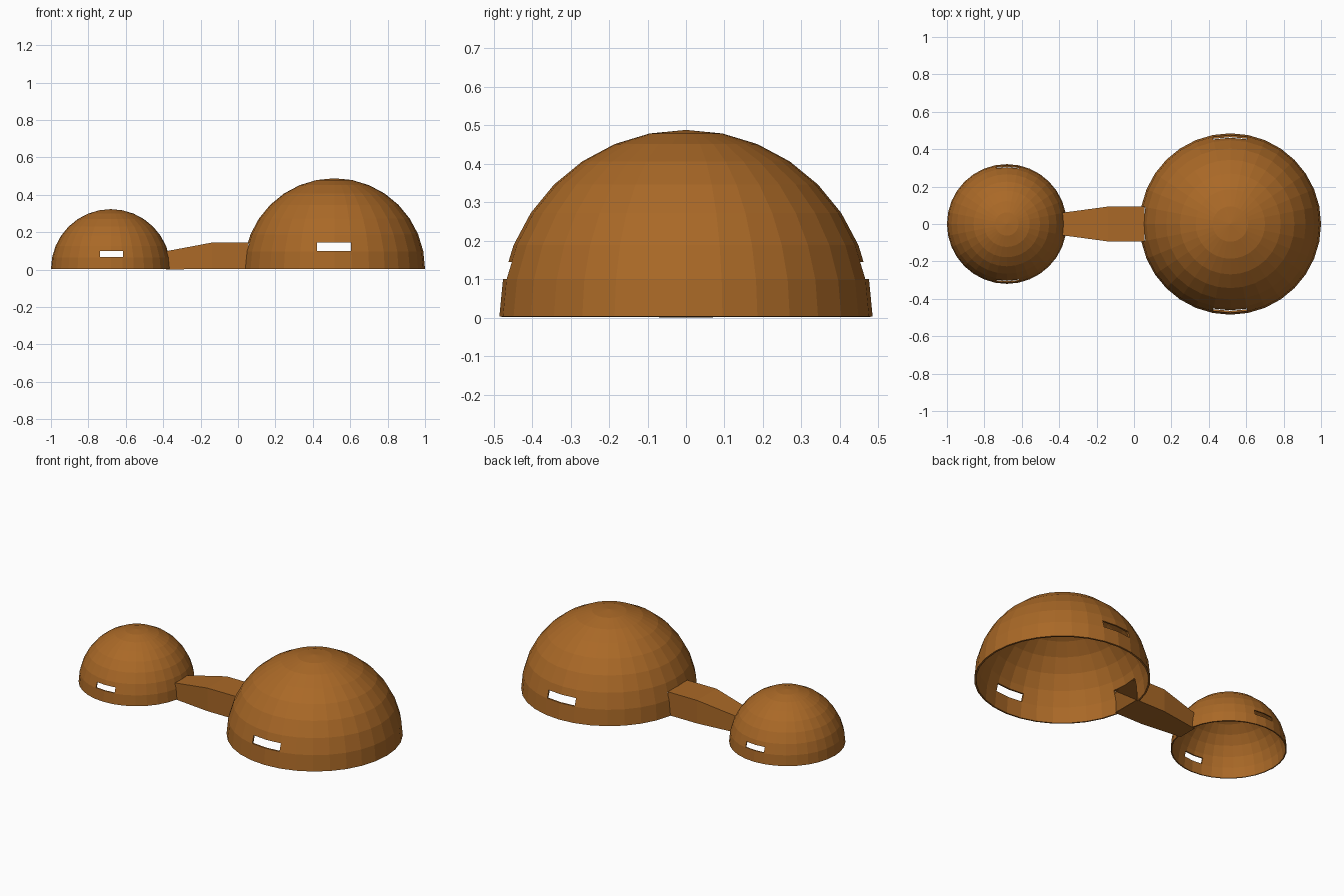
import bpy, bmesh
from mathutils import Matrix, Vector

cube = bpy.data.objects.get("Cube")
if cube:
    bpy.data.objects.remove(cube, do_unlink=True)

COLOUR = (0.40, 0.14, 0.02, 1.0)
mat = bpy.data.materials.new("warm_brown")
mat.use_nodes = True
mat.diffuse_color = COLOUR
mat.node_tree.nodes["Principled BSDF"].inputs["Base Color"].default_value = COLOUR


def make_object(name, bm):
    mesh = bpy.data.meshes.new(name)
    bmesh.ops.recalc_face_normals(bm, faces=bm.faces)
    bm.to_mesh(mesh)
    bm.free()
    mesh.materials.append(mat)
    obj = bpy.data.objects.new(name, mesh)
    bpy.context.collection.objects.link(obj)
    return obj


def make_box(name, low, high):
    low, high = Vector(low), Vector(high)
    size = high - low
    bm = bmesh.new()
    bmesh.ops.create_cube(bm, size=1, matrix=Matrix.Translation((low + high) / 2)
                          @ Matrix.Diagonal((*size, 1)))
    return make_object(name, bm)


def apply_all(obj):
    bpy.context.view_layer.objects.active = obj
    for name in [m.name for m in obj.modifiers]:
        bpy.ops.object.modifier_apply(modifier=name)


def make_dome(name, x, radius, thickness, cutters):
    # Upper half of a sphere, given thickness and pierced by the cutters
    bm = bmesh.new()
    bmesh.ops.create_uvsphere(bm, u_segments=32, v_segments=16, radius=radius)
    lower = [v for v in bm.verts if v.co.z < -0.001]
    bmesh.ops.delete(bm, geom=lower, context='VERTS')
    bmesh.ops.translate(bm, verts=bm.verts, vec=(x, 0, 0.003))
    dome = make_object(name, bm)
    shell = dome.modifiers.new("shell", 'SOLIDIFY')
    shell.thickness = thickness
    shell.offset = -1
    for cutter in cutters:
        cut = dome.modifiers.new("cut", 'BOOLEAN')
        cut.operation = 'DIFFERENCE'
        cut.solver = 'EXACT'
        cut.object = cutter
        cutter.hide_render = True
    apply_all(dome)
    for cutter in cutters:
        bpy.data.objects.remove(cutter, do_unlink=True)


# Large dome with window slots front and back and a doorway
make_dome("large_dome", 0.515, 0.485, 0.010, [
    make_box("large_slot_cutter", (0.422, -0.7, 0.10), (0.605, 0.7, 0.145)),
    make_box("large_door_cutter", (-0.05, -0.089, -0.1), (0.15, 0.089, 0.139)),
])

# Small dome
make_dome("small_dome", -0.68, 0.32, 0.007, [
    make_box("small_slot_cutter", (-0.738, -0.7, 0.068), (-0.615, 0.7, 0.099)),
    make_box("small_door_cutter", (-0.45, -0.055, -0.1), (-0.30, 0.055, 0.092)),
])

# Connecting tunnel: open-ended tube through sections (x, half width, bottom, top)
bm = bmesh.new()
rings = []
for x, w, low, top in [(-0.385, 0.06, 0, 0.098), (-0.14, 0.093, 0.004, 0.144),
                       (0.056, 0.093, 0.004, 0.144)]:
    rings.append([bm.verts.new((x, y, z)) for y, z in
                  ((-w, low), (w, low), (w, top), (-w, top))])
for a, b in zip(rings, rings[1:]):
    for i in range(4):
        j = (i + 1) % 4
        bm.faces.new((a[i], a[j], b[j], b[i]))
tunnel = make_object("tunnel", bm)
wall = tunnel.modifiers.new("wall", 'SOLIDIFY')
wall.thickness = 0.006
wall.offset = -1
apply_all(tunnel)
